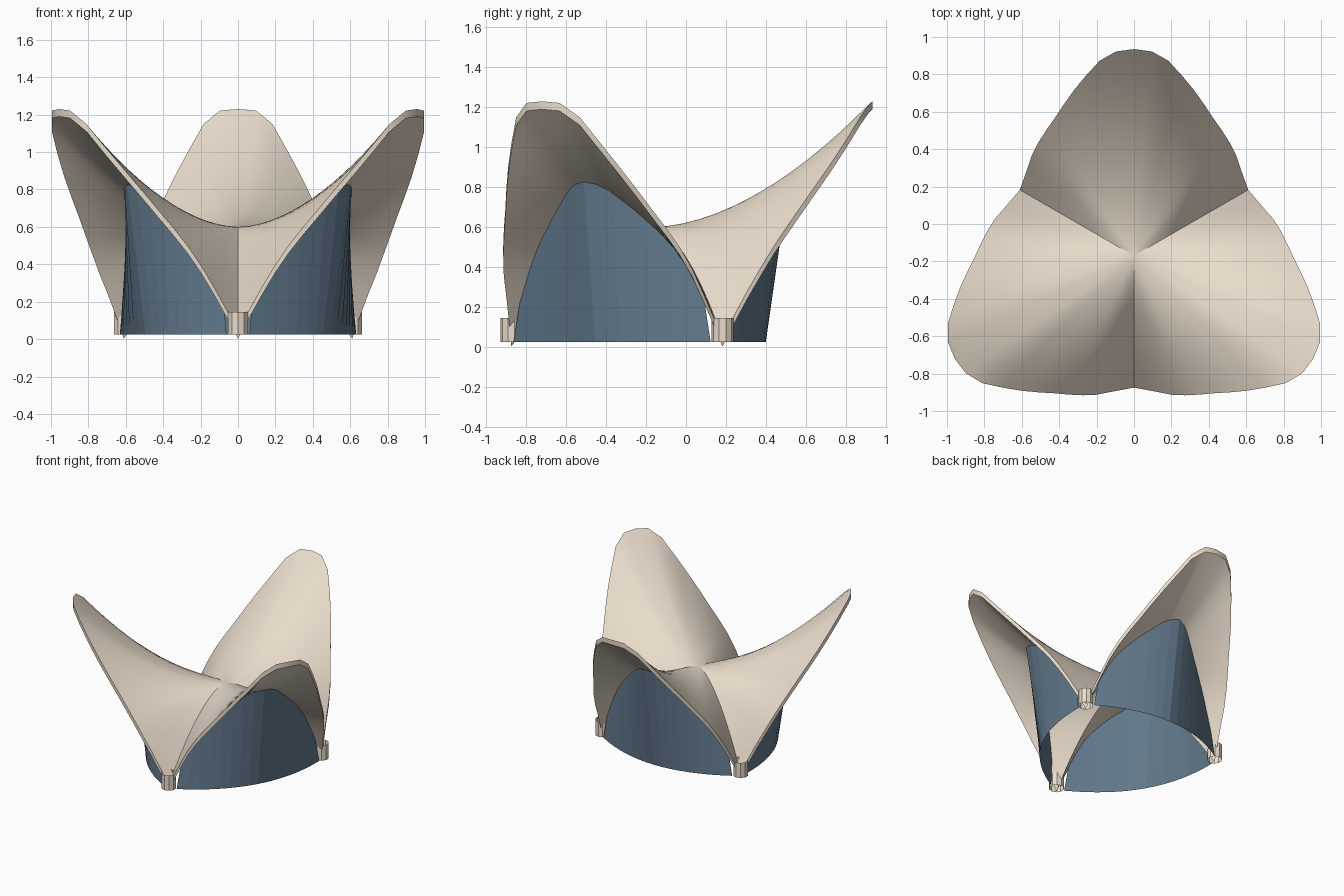
import bpy, bmesh, math

if "Cube" in bpy.data.objects:
    bpy.data.objects.remove(bpy.data.objects["Cube"])

CY = -0.17        # plan position of the shell centre
ZC = 0.60         # height of the shell centre
THICK = 0.04
# rim of half a lobe: degrees from the lobe axis, radius, height
RIM = [(-7.7, 1.081, 1.20), (0, 1.105, 1.23), (7.7, 1.081, 1.195), (17, 0.973, 0.97),
       (28.4, 0.861, 0.72), (37.4, 0.806, 0.55), (43, 0.78, 0.44),
       (52, 0.73, 0.23), (60, 0.705, 0.042), (68, 0.68, -0.14)]


def smooth(table, x, k):
    """Smooth interpolation of column k of a table at x."""
    i = 1
    while i < len(table) - 3 and x > table[i + 1][0]:
        i += 1
    p = table[i - 1:i + 3]
    h = p[2][0] - p[1][0]
    t = (x - p[1][0]) / h
    m0 = (p[2][k] - p[0][k]) / (p[2][0] - p[0][0]) * h
    m1 = (p[3][k] - p[1][k]) / (p[3][0] - p[1][0]) * h
    return ((2*t**3 - 3*t*t + 1) * p[1][k] + (t**3 - 2*t*t + t) * m0
            + (3*t*t - 2*t**3) * p[2][k] + (t**3 - t*t) * m1)


def shell_z(r, deg):
    a = min(abs(deg), 60)
    return ZC + (smooth(RIM, a, 2) - ZC) * (r / smooth(RIM, a, 1)) ** 1.8


def place(r, deg, lobe, z):
    a = math.radians(lobe + deg)
    return (r * math.cos(a), CY + r * math.sin(a), z)


def material(name, rgb):
    m = bpy.data.materials.new(name)
    m.diffuse_color = (*rgb, 1)
    m.use_nodes = True
    m.node_tree.nodes["Principled BSDF"].inputs["Base Color"].default_value = m.diffuse_color
    return m


def make(name, bm, mat, recalc=True):
    if recalc:
        bmesh.ops.recalc_face_normals(bm, faces=bm.faces)
    me = bpy.data.meshes.new(name)
    bm.to_mesh(me)
    bm.free()
    ob = bpy.data.objects.new(name, me)
    bpy.context.collection.objects.link(ob)
    me.materials.append(mat)
    return ob


concrete = material("cream_concrete", (0.82, 0.72, 0.60))
glass = material("blue_glass", (0.12, 0.19, 0.26))
LOBES = (90, 210, 330)

# thin three-lobed saddle shell, rays from the centre to the rim
SEG, RINGS = 24, 14
bm = bmesh.new()
layers = []
for drop in (0, THICK):
    centre = bm.verts.new((0, CY, ZC - drop))
    rays = []
    for lobe in LOBES:
        for s in range(SEG):
            d = -60 + 120 * s / SEG
            R = smooth(RIM, abs(d), 1)
            rays.append([bm.verts.new(place(R*j/RINGS, d, lobe, shell_z(R*j/RINGS, d) - drop))
                         for j in range(1, RINGS + 1)])
    for i, a in enumerate(rays):
        b = rays[(i + 1) % len(rays)]
        bm.faces.new((centre, a[0], b[0]))
        for j in range(RINGS - 1):
            bm.faces.new((a[j], a[j+1], b[j+1], b[j]))
    layers.append(rays)
top, low = layers
for i in range(len(top)):
    n = (i + 1) % len(top)
    bm.faces.new((top[i][-1], low[i][-1], low[n][-1], top[n][-1]))
shell = make("roof_shell", bm, concrete)
bpy.context.view_layer.objects.active = shell
shell.select_set(True)
bpy.ops.object.shade_smooth_by_angle(angle=math.radians(30))

# leaning faceted glass wall under each lobe: (across, outward) plan of its head
HEAD = [(-0.08, 0.655), (0, 0.685), (0.08, 0.655), (0.2, 0.58),
        (0.32, 0.505), (0.45, 0.435), (0.535, 0.40), (0.6, 0.37)]
PANES = 16
for k, lobe in enumerate(LOBES):
    bm = bmesh.new()
    cols = []
    for i in range(PANES + 1):
        f = 2 * i / PANES - 1
        vb, vt = 0.57 * f, 0.535 * f
        ub, ut = 0.57 - 0.17 * f * f, smooth(HEAD, abs(vt), 1)
        rb, rt = math.hypot(ub, vb), math.hypot(ut, vt)
        db, dt = (math.degrees(math.atan2(v, u)) for v, u in ((vb, ub), (vt, ut)))
        cols.append((bm.verts.new(place(rb, db, lobe, 0.025)),
                     bm.verts.new(place(rt, dt, lobe, shell_z(rt, dt) - THICK + 0.005))))
    for a, b in zip(cols, cols[1:]):
        bm.faces.new((a[0], b[0], b[1], a[1]))
    make(f"glass_wall_{k + 1}", bm, glass, recalc=False)

# open footing sleeve at each groin end
for k, lobe in enumerate(LOBES):
    bm = bmesh.new()
    bmesh.ops.create_cone(bm, cap_ends=False, segments=10, radius1=0.055, radius2=0.055, depth=0.12)
    x, y, _ = place(0.705, 60, lobe, 0)
    bmesh.ops.translate(bm, vec=(x, y, 0.085), verts=bm.verts)
    make(f"footing_{k + 1}", bm, concrete)
